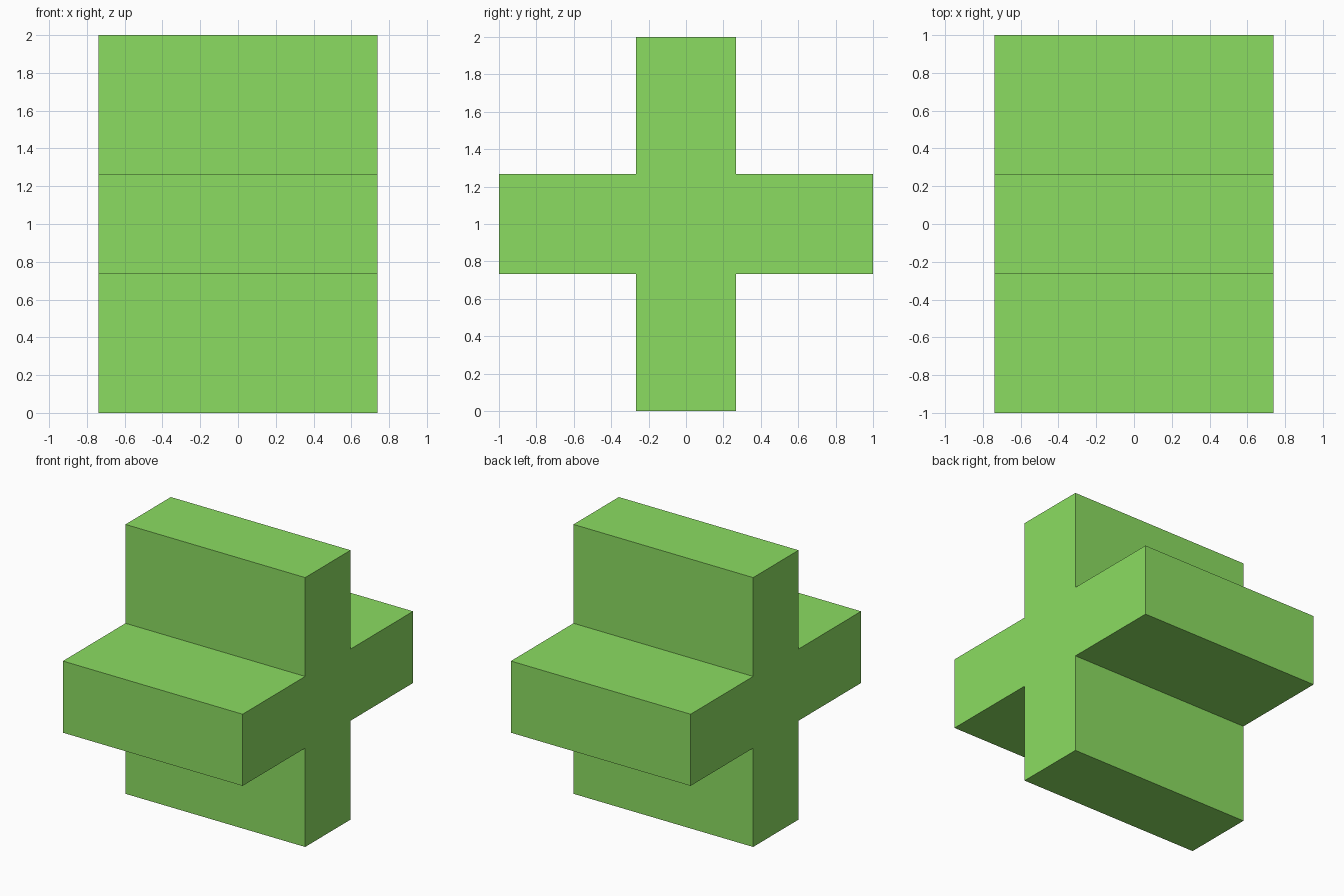
import bpy
import bmesh

if "Cube" in bpy.data.objects:
    bpy.data.objects.remove(bpy.data.objects["Cube"])

HALF_LENGTH = 0.738   # extent along x
ARM = 0.266           # half thickness of each arm
REACH = 1.0           # arm tip distance from the centre

# Cross profile in the y-z plane: one corner group, rotated four times
profile = []
y_z = [(ARM, ARM), (ARM, REACH), (-ARM, REACH)]
for _ in range(4):
    profile += y_z
    y_z = [(-z, y) for y, z in y_z]

# Extrude the profile along x
bm = bmesh.new()
face = bm.faces.new([bm.verts.new((-HALF_LENGTH, y, z + REACH)) for y, z in profile])
result = bmesh.ops.extrude_face_region(bm, geom=[face], use_keep_orig=True)
new_verts = [v for v in result["geom"] if isinstance(v, bmesh.types.BMVert)]
bmesh.ops.translate(bm, verts=new_verts, vec=(2 * HALF_LENGTH, 0, 0))
bmesh.ops.recalc_face_normals(bm, faces=bm.faces)

mesh = bpy.data.meshes.new("cross_block")
bm.to_mesh(mesh)
bm.free()
cross = bpy.data.objects.new("cross_block", mesh)
bpy.context.collection.objects.link(cross)

# Green finish
green = bpy.data.materials.new("green")
green.diffuse_color = (0.26, 0.72, 0.12, 1)
green.use_nodes = True
green.node_tree.nodes["Principled BSDF"].inputs["Base Color"].default_value = green.diffuse_color
mesh.materials.append(green)
